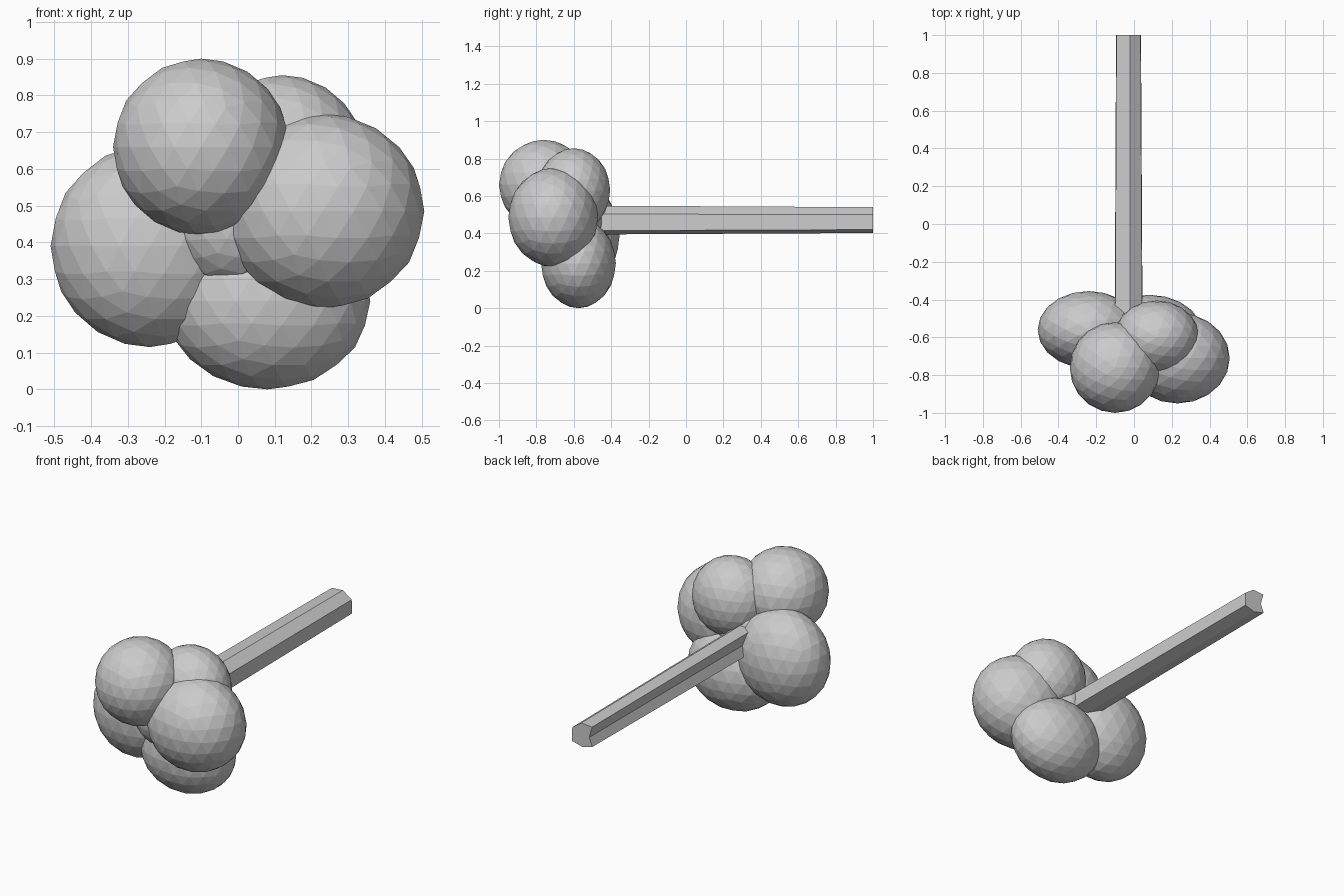
import bpy

if "Cube" in bpy.data.objects:
    bpy.data.objects.remove(bpy.data.objects["Cube"])

# lobe centre and radii: (x, y, z), (rx, ry, rz)
LOBES = {
    "core": ((0.00, -0.63, 0.46), (0.20, 0.185, 0.20)),
    "top_lobe": ((-0.10, -0.76, 0.66), (0.24, 0.24, 0.24)),
    "right_lobe": ((0.23, -0.71, 0.485), (0.277, 0.24, 0.265)),
    "back_lobe": ((0.12, -0.60, 0.63), (0.225, 0.195, 0.225)),
    "left_lobe": ((-0.24, -0.56, 0.39), (0.27, 0.205, 0.275)),
    "bottom_lobe": ((0.08, -0.575, 0.24), (0.28, 0.20, 0.24)),
}


def lobe(name, centre, radii):
    bpy.ops.mesh.primitive_ico_sphere_add(subdivisions=3, radius=1, location=centre)
    ob = bpy.context.object
    ob.name = name
    ob.scale = radii
    bpy.ops.object.transform_apply(location=True, rotation=True, scale=True)
    return ob


# clustered head: faceted lobes merged into one shell
parts = [lobe(n, c, r) for n, (c, r) in LOBES.items()]
head = parts[0]
head.name = "lobed_head"
bpy.context.view_layer.objects.active = head
for part in parts[1:]:
    mod = head.modifiers.new("merge", 'BOOLEAN')
    mod.operation = 'UNION'
    mod.solver = 'EXACT'
    mod.object = part
    bpy.ops.object.modifier_apply(modifier=mod.name)
    bpy.data.objects.remove(part)
for poly in head.data.polygons:
    poly.use_smooth = False

# handle: grooved, slightly tapering prism running back along y
profile = [(0.037, 0.42), (0.035, 0.50), (-0.022, 0.54), (-0.093, 0.535),
           (-0.075, 0.47), (-0.095, 0.42), (-0.03, 0.402)]
cx, cz = -0.035, 0.47
n = len(profile)
verts = []
for y, s in ((-0.58, 1.12), (1.0, 1.0)):
    verts += [(cx + (x - cx) * s, y, cz + (z - cz) * s) for x, z in profile]
faces = [(i, (i + 1) % n, n + (i + 1) % n, n + i) for i in range(n)]
faces += [tuple(reversed(range(n))), tuple(range(n, 2 * n))]
mesh = bpy.data.meshes.new("handle")
mesh.from_pydata(verts, [], faces)
handle = bpy.data.objects.new("handle", mesh)
bpy.context.collection.objects.link(handle)

# consistent outward normals
bpy.ops.object.select_all(action='DESELECT')
bpy.context.view_layer.objects.active = handle
handle.select_set(True)
bpy.ops.object.mode_set(mode='EDIT')
bpy.ops.mesh.select_all(action='SELECT')
bpy.ops.mesh.normals_make_consistent(inside=False)
bpy.ops.object.mode_set(mode='OBJECT')
